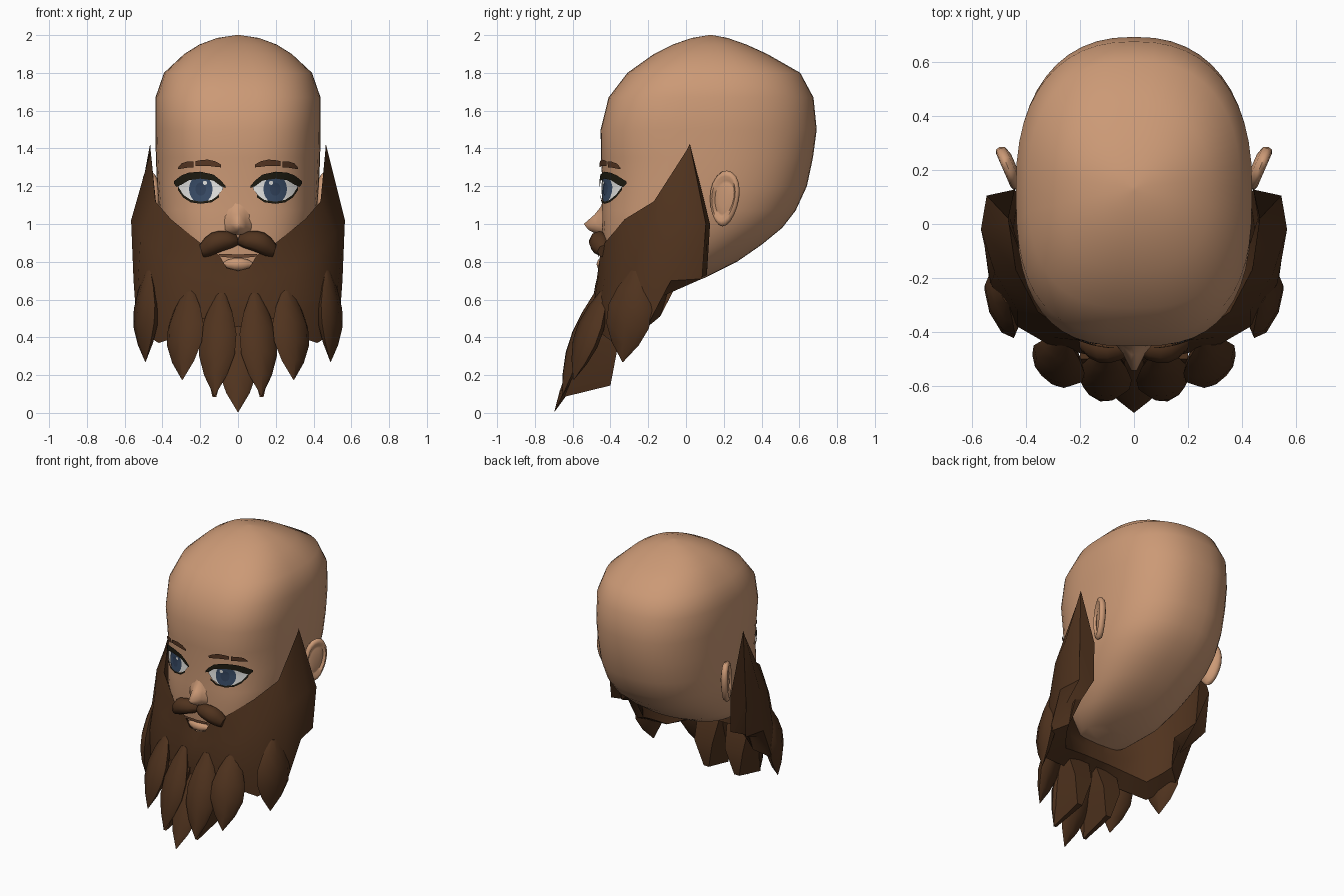
import bpy, bmesh, math
from mathutils import Vector

if "Cube" in bpy.data.objects:
    bpy.data.objects.remove(bpy.data.objects["Cube"])


def material(name, rgb):
    m = bpy.data.materials.new(name)
    m.use_nodes = True
    m.diffuse_color = (*rgb, 1)
    m.node_tree.nodes["Principled BSDF"].inputs["Base Color"].default_value = (*rgb, 1)
    return m


SKIN = material("skin", (.6, .32, .18))
HAIR = material("dark brown hair", (.08, .033, .013))
BROW = material("eyebrow brown", (.1, .04, .018))
WHITE = material("eye white", (.82, .82, .8))
BLUE = material("iris blue", (.042, .075, .14))
PUPIL = material("pupil navy", (.032, .056, .107))
LASH = material("lash black", (.014, .012, .006))
LIP = material("lip line brown", (.16, .07, .035))


def make(name, verts, faces, mat, mirror=True, angle=50, recalc=True):
    mesh = bpy.data.meshes.new(name)
    mesh.from_pydata([tuple(v) for v in verts], [], faces)
    if recalc:
        bm = bmesh.new()
        bm.from_mesh(mesh)
        bmesh.ops.recalc_face_normals(bm, faces=bm.faces)
        bm.to_mesh(mesh)
        bm.free()
    mesh.materials.append(mat)
    ob = bpy.data.objects.new(name, mesh)
    bpy.context.collection.objects.link(ob)
    bpy.ops.object.select_all(action='DESELECT')
    ob.select_set(True)
    bpy.context.view_layer.objects.active = ob
    bpy.ops.object.shade_smooth_by_angle(angle=math.radians(angle))
    if mirror:
        ob.modifiers.new("Mirror", 'MIRROR')
    return ob


def loft(name, rings, mat, **kw):
    """Skin closed rings of equal count and cap both ends."""
    n = len(rings[0])
    verts = [v for r in rings for v in r]
    faces = [(i * n + j, i * n + (j + 1) % n, (i + 1) * n + (j + 1) % n, (i + 1) * n + j)
             for i in range(len(rings) - 1) for j in range(n)]
    faces += [tuple(range(n)), tuple(range(len(verts) - n, len(verts)))]
    return make(name, verts, faces, mat, **kw)


# Head: height, front y, back y, half width, squareness of the front
HEAD = [(.63, -.40, -.14, .18, 2.6), (.715, -.425, .10, .28, 2.7), (.8, -.435, .27, .33, 2.8),
        (.89, -.44, .40, .37, 2.8), (.98, -.445, .51, .4, 2.8), (1.07, -.445, .58, .418, 2.7),
        (1.2, -.442, .64, .428, 2.55), (1.35, -.45, .672, .435, 2.6), (1.5, -.452, .692, .437, 2.8),
        (1.67, -.41, .675, .437, 2.8), (1.8, -.31, .605, .392, 2.7), (1.9, -.17, .43, .285, 2.5),
        (1.95, -.07, .32, .205, 2.3), (1.985, .03, .22, .11, 2.2), (2.0, .12, .14, .01, 2)]


def head_ring(z, front, back, w, square, n=48):
    ring = []
    for k in range(n):
        a = math.tau * k / n
        c, s = math.cos(a), math.sin(a)
        p = 2 / square if s < 0 else 2 / 2.35
        ring.append((w * math.copysign(abs(c) ** p, c),
                     (front + back) / 2 + (back - front) / 2 * math.copysign(abs(s) ** p, s), z))
    return ring


loft("head", [head_ring(*r) for r in HEAD], SKIN, mirror=False, angle=60)


def face_y(x, z):
    """Front surface of the head at x, z."""
    for a, b in zip(HEAD, HEAD[1:]):
        if a[0] <= z <= b[0]:
            t = (z - a[0]) / (b[0] - a[0])
            front, back, w, e = (a[i] + (b[i] - a[i]) * t for i in (1, 2, 3, 4))
            return (front + back) / 2 - (back - front) / 2 * max(0, 1 - abs(x / w) ** e) ** (1 / e)


def plate(name, columns, lift, mat, rows=6):
    """Thin patch on the face from columns of x, low z, high z."""
    verts = []
    for x, lo, hi in columns:
        for j in range(rows + 1):
            z = lo + (hi - lo) * j / rows
            verts.append((x, face_y(x, z) - lift, z))
    m = rows + 1
    faces = [(i * m + j, (i + 1) * m + j, (i + 1) * m + j + 1, i * m + j + 1)
             for i in range(len(columns) - 1) for j in range(rows)]
    return make(name, verts, faces, mat, recalc=False)


def oval(cx, cz, rx, rz, low=0, high=9, n=14):
    cols = []
    for k in range(n + 1):
        a = math.pi * k / n
        h = rz * math.sin(a)
        cols.append((cx - rx * math.cos(a), max(low, cz - h), min(high, cz + h)))
    return cols


# Eyes and brows
plate("eye_white", [(.08, 1.185, 1.2), (.11, 1.145, 1.235), (.15, 1.122, 1.255), (.2, 1.115, 1.262),
                    (.25, 1.125, 1.255), (.29, 1.15, 1.24), (.315, 1.195, 1.225)], .008, WHITE)
plate("iris", oval(.197, 1.185, .062, .075, low=1.118, high=1.25), .012, BLUE)
plate("pupil", oval(.197, 1.185, .028, .035), .015, PUPIL)
plate("eye_glint", oval(.175, 1.218, .011, .011, n=8), .017, WHITE)
plate("upper_lash", [(.065, 1.19, 1.2), (.09, 1.2, 1.23), (.13, 1.23, 1.262), (.2, 1.24, 1.277),
                     (.26, 1.232, 1.272), (.3, 1.208, 1.257), (.325, 1.196, 1.238), (.34, 1.215, 1.225)],
      .018, LASH, rows=2)
plate("lower_lash", [(.1, 1.142, 1.155), (.14, 1.115, 1.127), (.2, 1.107, 1.118), (.25, 1.115, 1.128),
                     (.29, 1.14, 1.155), (.318, 1.18, 1.2)], .014, LASH, rows=2)
plate("eyebrow", [(.09, 1.3, 1.315), (.12, 1.303, 1.332), (.16, 1.308, 1.341), (.2, 1.308, 1.338),
                  (.225, 1.308, 1.332)], .014, BROW, rows=2)
plate("eyebrow_outer_tuft", [(.236, 1.3, 1.331), (.27, 1.298, 1.33), (.3, 1.293, 1.32), (.318, 1.29, 1.298)],
      .014, BROW, rows=2)

# Nose
NOSE = [(1.13, .03, -.006), (1.09, .042, .014), (1.05, .055, .046), (1.0, .06, .103),
        (.97, .058, .08), (.945, .04, .035)]
loft("nose", [[(x * w, -.438 - d * f, z) for x, f in
               ((-1.4, -.1), (-.7, .38), (-.18, 1), (.18, 1), (.7, .38), (1.4, -.1))]
              for z, w, d in NOSE], SKIN, mirror=False, angle=80)


# Tapered tuft with a bulging middle
def lock(name, top, tip, width, thick, out, sizes=(.25, .72, 1, .98, .62, .02), bulge=.12, sides=8, mat=HAIR):
    top, tip = Vector(top), Vector(tip)
    d = (tip - top).normalized()
    n = Vector(out)
    n = (n - d * n.dot(d)).normalized()
    s = d.cross(n)
    rings = []
    for i, size in enumerate(sizes):
        t = i / (len(sizes) - 1)
        c = top.lerp(tip, t) + n * thick * bulge * math.sin(math.pi * t)
        rings.append([c + (s * math.cos(a) * width + n * math.sin(a) * thick) * size
                      for a in (math.tau * k / sides for k in range(sides))])
    return loft(name, rings, mat, mirror=top.x >= 0 and tip.x > 0)


# Mouth
lock("lower_lip", (-.09, -.433, .787), (.09, -.433, .787), .033, .03, (0, -1, 0),
     (.1, .7, 1, 1, .7, .1), .4, mat=SKIN)
plate("mouth_line", [(0, .82, .838), (.05, .823, .841), (.1, .828, .841)], .03, LIP, rows=1)

# Moustache
lock("moustache", (0, -.447, .918), (.192, -.432, .856), .052, .05, (.1, -.75, .8),
     (.5, .9, 1.05, 1.1, 1, .7), .6)

# Beard shell: columns from the sideburn to the middle of the chin
BEARD = [
    [(.465, .02, 1.425), (.545, .105, 1.0), (.53, .085, .71), (.48, -.12, .62)],
    [(.462, .0, 1.385), (.566, -.02, 1.02), (.553, -.08, .7), (.535, -.21, .45)],
    [(.437, -.17, 1.12), (.515, -.18, .95), (.53, -.22, .68), (.5, -.28, .42)],
    [(.355, -.325, 1.025), (.43, -.32, .85), (.43, -.38, .62), (.42, -.38, .37)],
    [(.2, -.43, .9), (.3, -.42, .76), (.3, -.455, .57), (.27, -.45, .42)],
    [(.1, -.455, .835), (.14, -.465, .72), (.14, -.49, .56), (.13, -.49, .45)],
    [(.06, -.458, .768), (.07, -.475, .69), (.07, -.495, .56), (.07, -.49, .45)],
    [(0, -.46, .752), (0, -.48, .68), (0, -.5, .56), (0, -.49, .45)]]


def beard_ring(col, side):
    """Outer column down, inner column back up, meeting in a sharp top edge."""
    inner = [(x * .81, (y - .12) * .84 + .14, z + lift)
             for (x, y, z), lift in zip(col[:0:-1], (.06, .02, 0))]
    return [(x * side, y, z) for x, y, z in col + inner]


loft("beard", [beard_ring(c, 1) for c in BEARD] + [beard_ring(c, -1) for c in BEARD[-2::-1]],
     HAIR, mirror=False)

# Beard locks: top, tip, half width, half thickness, facing
LOCKS = [((0, -.45, .5), (0, -.697, .005), .1, .035, (0, -1, 0)),
         ((.09, -.475, .63), (.125, -.655, .09), .1, .05, (.25, -1, 0)),
         ((.26, -.43, .65), (.295, -.595, .175), .108, .052, (.55, -1, 0)),
         ((.475, -.265, .75), (.49, -.335, .27), .125, .05, (1, -.4, 0))]
for k, spec in enumerate(LOCKS):
    lock(f"beard_lock_{k + 1}", *spec)

# Wedges behind the chin locks
loft("beard_back_wedge", [[(x0, back, z), (x1, back, z), (x1, front, z - drop), (x0, front, z - drop)]
                          for x0, x1, z, back, front, drop in ((.03, .2, .5, -.42, -.5, 0),
                                                               (.05, .19, .33, -.365, -.55, .02))]
     + [[(.1, -.4, .145), (.14, -.4, .145), (.135, -.645, .085), (.115, -.645, .085)]], HAIR, angle=30)

# Ears: dished ovals leaning out from the head
across, outward = Vector((.4, .917, 0)), Vector((.917, -.4, 0))
rings = []
for size, lift in ((.5, -.03), (.9, -.02), (1, 0), (.95, .015), (.8, .02), (.65, .005), (.55, .008), (.3, .012)):
    ring = []
    for k in range(20):
        a = math.tau * k / 20
        u, v = math.cos(a), math.sin(a)
        ring.append(Vector((.464, .205, 1.135)) + outward * lift
                    + across * (u * .083 * size * (1 + .15 * v) + .012 * v)
                    + Vector((0, 0, v * .148 * size)))
    rings.append(ring)
loft("ear", rings, SKIN, angle=60)
